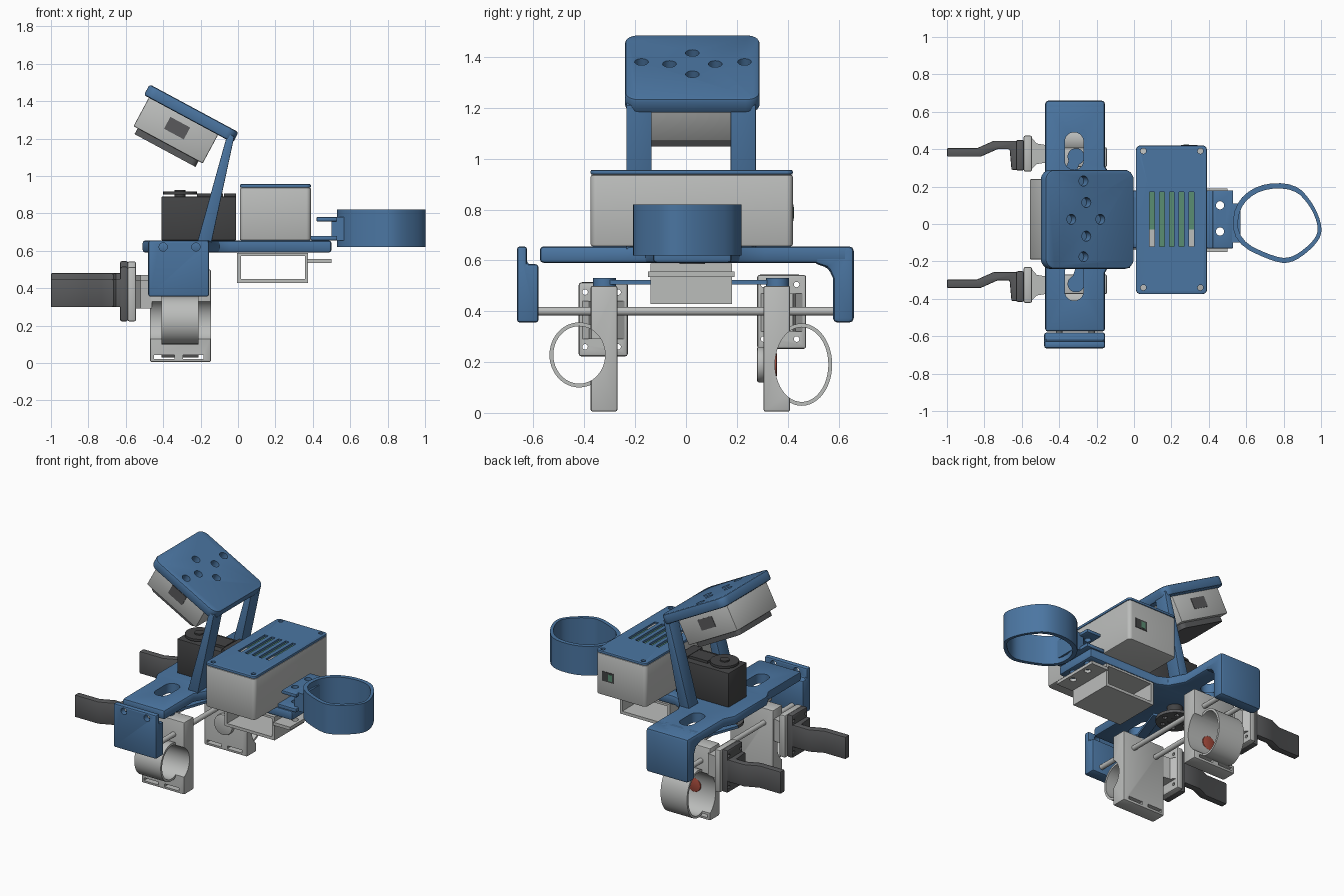
import bpy, bmesh, math
from mathutils import Vector, Matrix

if "Cube" in bpy.data.objects:
    bpy.data.objects.remove(bpy.data.objects["Cube"], do_unlink=True)


def material(name, r, g, b):
    m = bpy.data.materials.new(name)
    m.use_nodes = True
    m.diffuse_color = (r, g, b, 1)
    m.node_tree.nodes["Principled BSDF"].inputs["Base Color"].default_value = (r, g, b, 1)
    return m


BLUE = material("blue plastic", .07, .18, .36)
GREY = material("light grey plastic", .5, .51, .5)
DARK = material("dark grey plastic", .1, .102, .106)
BLACK = material("charcoal motor", .055, .056, .058)
GREEN = material("circuit green", .1, .27, .17)
RED = material("red button", .38, .07, .045)
parts = []


def apply(ob, mod):
    with bpy.context.temp_override(object=ob, active_object=ob, selected_objects=[ob]):
        bpy.ops.object.modifier_apply(modifier=mod.name)


def prism(name, pts, axis, lo, hi, mat, bevel=0, segments=2):
    """Extrude a 2D outline along an axis."""
    place = {"x": lambda a, b, t: (t, a, b), "y": lambda a, b, t: (a, t, b),
             "z": lambda a, b, t: (a, b, t)}[axis]
    bm = bmesh.new()
    ends = [[bm.verts.new(place(a, b, t)) for a, b in pts] for t in (lo, hi)]
    for e in ends:
        bm.faces.new(e)
    for i in range(len(pts)):
        j = (i + 1) % len(pts)
        bm.faces.new((ends[0][i], ends[0][j], ends[1][j], ends[1][i]))
    bmesh.ops.recalc_face_normals(bm, faces=bm.faces)
    me = bpy.data.meshes.new(name)
    bm.to_mesh(me)
    bm.free()
    me.materials.append(mat)
    ob = bpy.data.objects.new(name, me)
    bpy.context.collection.objects.link(ob)
    if bevel:
        mod = ob.modifiers.new("Bevel", "BEVEL")
        mod.width, mod.segments = bevel, segments
        mod.limit_method, mod.angle_limit = "ANGLE", math.radians(35)
        apply(ob, mod)
    parts.append(ob)
    return ob


def rect(a0, a1, b0, b1, r=0):
    """Rectangle outline, with rounded corners when r is set."""
    if not r:
        return [(a0, b0), (a1, b0), (a1, b1), (a0, b1)]
    centres = [(a1 - r, b1 - r), (a0 + r, b1 - r), (a0 + r, b0 + r), (a1 - r, b0 + r)]
    return [(ca + r * math.cos(t), cb + r * math.sin(t)) for q, (ca, cb) in enumerate(centres)
            for t in [math.pi / 2 * (q + k / 6) for k in range(7)]]


def ellipse(a, b, ra, rb=None, n=32):
    rb = rb or ra
    return [(a + ra * math.cos(2 * math.pi * i / n), b + rb * math.sin(2 * math.pi * i / n))
            for i in range(n)]


def soften(pts, times=2):
    for _ in range(times):
        out = []
        for p, q in zip(pts, pts[1:] + pts[:1]):
            out += [tuple(Vector(p).lerp(Vector(q), k)) for k in (.25, .75)]
        pts = out
    return pts


def box(name, x0, x1, y0, y1, z0, z1, mat, bevel=0):
    return prism(name, rect(x0, x1, y0, y1), "z", z0, z1, mat, bevel)


def cut(ob, pts, axis, lo, hi):
    tool = prism("cutter", pts, axis, lo, hi, ob.data.materials[0])
    parts.remove(tool)
    mod = ob.modifiers.new("Cut", "BOOLEAN")
    mod.operation, mod.object, mod.solver = "DIFFERENCE", tool, "EXACT"
    apply(ob, mod)
    bpy.data.objects.remove(tool, do_unlink=True)


# Base frame with slots, tongue and end brackets
plan = [(-.475, -.575), (-.155, -.575), (-.155, -.26), (-.1, -.16), (-.04, -.13), (.5, -.13),
        (.5, .18), (-.04, .18), (-.1, .21), (-.155, .31), (-.155, .64), (-.475, .64),
        (-.475, .27), (-.51, .2), (-.51, -.15), (-.475, -.22)]
frame = prism("base_frame", plan, "z", .59, .655, BLUE, .015)
for y0, y1 in ((.29, .49), (-.41, -.21)):
    cut(frame, rect(-.37, -.27, y0, y1, .049), "z", .5, .7)
prism("back_leg", [(.5, .59), (.56, .57), (.578, .53), (.578, .355), (.66, .355), (.66, .655), (.5, .655)],
      "x", -.475, -.155, BLUE, .018)
cap = prism("front_end_plate", [(-.665, .355), (-.58, .355), (-.58, .585), (-.625, .585),
                                (-.625, .655), (-.665, .655)], "x", -.48, -.155, BLUE, .012)
for x in (-.4, -.225):
    cut(cap, ellipse(x, .62, .022, n=20), "y", -.7, -.6)
    prism("guide_rod", ellipse(x, .4, .017, n=20), "y", -.6, .6, GREY)

# Electronics case with slotted lid and port
prism("case_body", rect(.01, .39, -.375, .42, .025), "z", .655, .937, GREY, .008)
lid = prism("case_lid", rect(.01, .39, -.375, .42, .025), "z", .937, .956, BLUE, .006)
for i in range(5):
    x = .097 + .0525 * i
    cut(lid, rect(x - .013, x + .013, -.12, .17), "z", .9, 1)
for x in (.05, .355):
    for y in (-.34, .39):
        cut(lid, ellipse(x, y, .015, n=16), "z", .9, 1)
box("circuit_board", .08, .325, -.13, .18, .934, .941, GREEN)
for x in (.097, .307):
    box("board_connector", x - .013, x + .013, -.12, -.03, .936, .944, GREY)
box("port_recess", .25, .34, .418, .423, .755, .82, BLACK)
box("port_board", .265, .295, .422, .425, .765, .81, GREEN)

# Cable tray under the tongue
tray = box("cable_tray", -.005, .375, -.14, .18, .428, .588, GREY)
cut(tray, rect(.015, .357, .448, .573), "y", -.3, .3)
tab = box("tray_tab", .37, .5, -.15, .19, .535, .556, GREY)

# Strap loop on its bracket
outer = soften([(.53, .1), (.66, .215), (.86, .22), (.96, .11), (1.01, -.02), (.985, -.1),
                (.86, -.205), (.76, -.21), (.53, -.1)])
loop = prism("strap_loop", outer, "z", .62, .82, BLUE)
cut(loop, [(.8 + (x - .8) * .9, y * .87) for x, y in outer], "z", .5, .9)
bracket = [box("bracket_upper", .42, .53, -.13, .18, .757, .78, BLUE, .005),
           box("bracket_lower", .39, .53, -.13, .18, .655, .68, BLUE, .005)]
box("bracket_wall", .5, .57, -.1, .11, .655, .78, BLUE)
for ob in bracket + [tab, frame]:
    for y in (.1, -.04):
        cut(ob, ellipse(.46, y, .022, n=20), "z", .5, .9)

# Motor and its discs
box("motor_body", -.41, -.01, -.075, .125, .655, .89, BLACK, .006)
box("motor_step", -.075, -.01, -.07, .12, .88, .905, BLACK)
box("motor_strip", -.22, -.08, -.03, .08, .88, .907, BLACK)
prism("motor_horn", ellipse(-.31, .025, .09), "z", .9, .916, BLACK)
prism("motor_hub", ellipse(-.31, .025, .03), "z", .88, .925, BLACK)
disc = prism("lower_disc", ellipse(-.31, .025, .12), "z", .49, .51, DARK)
for k in range(6):
    t = k * math.pi / 3
    cut(disc, ellipse(-.31 + .08 * math.cos(t), .025 + .08 * math.sin(t), .016, n=12), "z", .4, .6)
prism("lower_shaft", ellipse(-.31, .025, .05), "z", .49, .6, BLACK)

# Linkage bars from the disc to the grips
for a, b in (((-.42, .06), (-.31, .36)), ((-.2, -.01), (-.31, -.32))):
    a, b = Vector(a), Vector(b)
    side = Vector((a.y - b.y, b.x - a.x)).normalized() * .03
    prism("link_bar", [a + side, b + side, b - side, a - side], "z", .505, .522, BLUE)
    prism("link_end", ellipse(b.x, b.y, .045), "z", .5, .53, BLUE)

# Tilted head: plate, display housing and dark rim
tilt = Matrix.Translation((-.25, .025, 1.333)) @ Matrix.Rotation(math.radians(28.3), 4, "Y")
plate = prism("head_plate", rect(-.27, .27, -.265, .265, .055), "z", -.0325, .0325, BLUE, .012)
for u, v in ((-.04, .205), (-.023, .09), (-.114, 0), (.062, 0), (-.023, -.09), (-.04, -.2)):
    cut(plate, ellipse(u, v, .027, n=24), "z", -.015, .1)
head = [plate, box("head_housing", -.24, .18, -.215, .215, -.205, -.03, GREY, .006),
        prism("head_rim", rect(-.215, .155, -.185, .185, .03), "z", -.24, -.204, DARK)]
for s in (-.215, .215):
    head.append(box("head_window", -.09, .03, s - .003, s + .003, -.14, -.068, DARK))
for ob in head:
    ob.data.transform(tilt)
for y in (-.235, .175):
    prism("head_support", [(-.222, .63), (-.145, .63), (-.02, 1.21), (-.055, 1.23)],
          "y", y, y + .1, BLUE, .004)

# Two grips, each with finger block, band, mounting plate and handle
for side, y0, z0, cy, cz, ry, rz in (("front", -.375, 0, -.42, .228, .117, .128),
                                     ("back", .305, .03, .455, .19, .12, .162)):
    finger = box(side + "_finger", -.47, -.145, y0, y0 + .105, .005, .5, GREY, .008)
    hole = ellipse(cy, cz, ry - .015, rz - .015, 48)
    cut(finger, hole, "x", -1, 1)
    for x in (-.45, -.295):
        cut(finger, rect(x, x + .11, .022, .042), "y", -1, 1)
    band = prism(side + "_band", ellipse(cy, cz, ry, rz, 48), "x", -.41, -.21, GREY)
    cut(band, hole, "x", -1, 1)
    dy = 0 if side == "back" else -.702
    prism(side + "_neck", [(-.55, .29 + dy), (-.55, .465 + dy), (-.52, .43 + dy), (-.46, .42 + dy),
                           (-.46, .33 + dy), (-.52, .32 + dy)], "z", .29 + z0, .44 + z0, GREY)
    mounts = [box(side + "_mount", -.59, -.545, .28 + dy, .473 + dy, .222 + z0, .513 + z0, GREY, .01),
              box(side + "_handle_plate", -.63, -.588, .285 + dy, .45 + dy, .222 + z0, .515 + z0, DARK, .01)]
    for ob in mounts:
        for y in (.305, .435):
            for z in (.26, .475):
                cut(ob, ellipse(y + dy, z + z0, .011, n=12), "x", -.8, -.4)
    grip = [(-1, .36), (-.82, .36), (-.73, .4), (-.665, .4), (-.655, .29), (-.61, .29), (-.61, .445),
            (-.75, .445), (-.84, .405), (-1, .405)]
    prism(side + "_handle", [(x, y + dy) for x, y in grip], "z", .298 + z0, .45 + z0, DARK, .006)

# Push button on the back grip
prism("button_pad", ellipse(-.31, .19, .07), "y", .28, .31, GREY, .006)
prism("button", ellipse(-.31, .19, .05), "y", .33, .358, RED, .008)

bpy.ops.object.select_all(action="DESELECT")
for ob in parts:
    ob.select_set(True)
bpy.context.view_layer.objects.active = parts[0]
bpy.ops.object.shade_smooth_by_angle(angle=math.radians(30))
